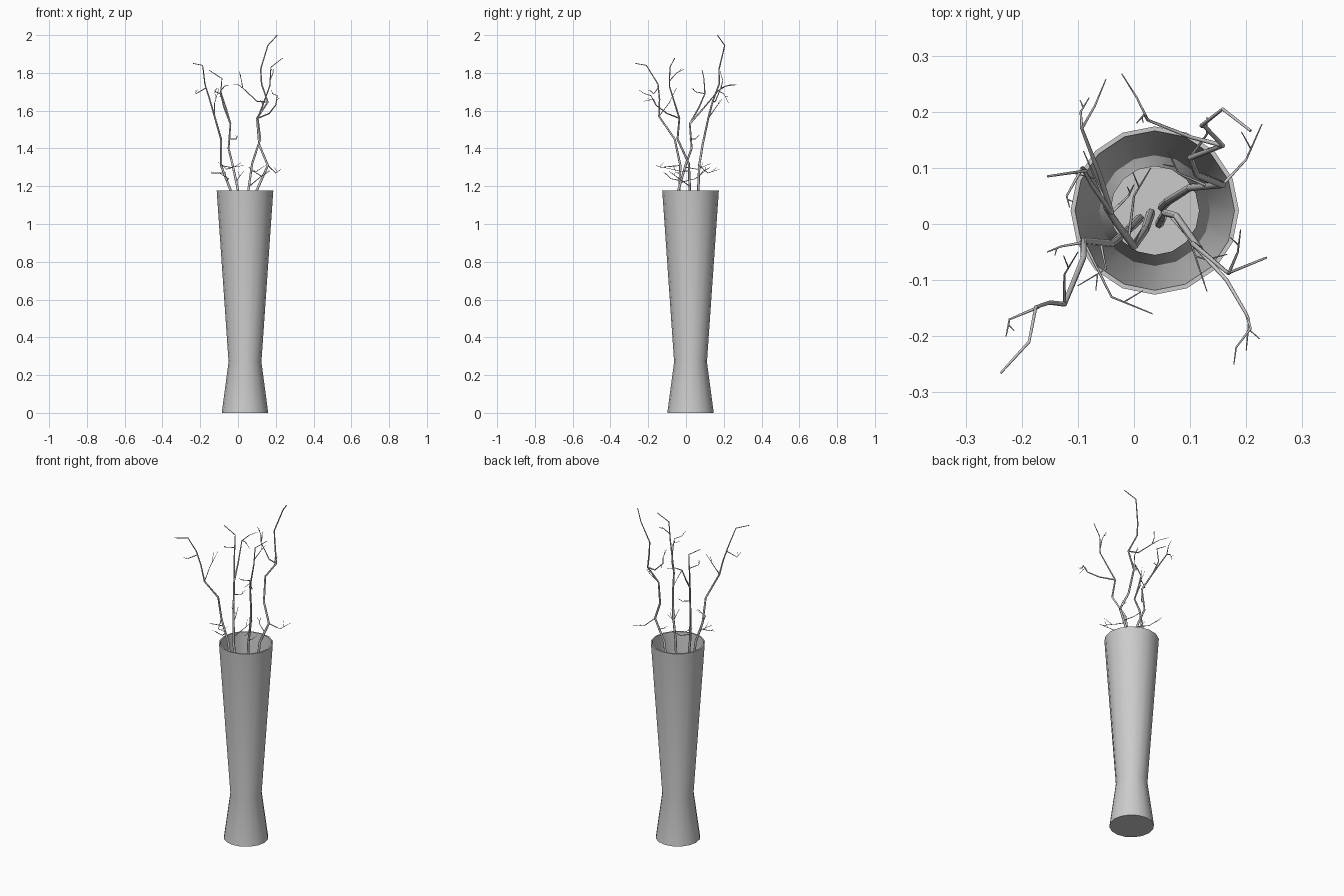
import bpy, bmesh, math
from mathutils import Vector

CX, CY, SIDES = 0.037, 0.024, 16


def activate(ob):
    bpy.ops.object.select_all(action='DESELECT')
    ob.select_set(True)
    bpy.context.view_layer.objects.active = ob


def lathe(name, profile):
    """Closed turned shape from (radius, z) points, capped at both ends."""
    bm = bmesh.new()
    rings = []
    for r, z in profile:
        rings.append([bm.verts.new((CX + r * math.cos(2 * math.pi * i / SIDES),
                                    CY + r * math.sin(2 * math.pi * i / SIDES), z))
                      for i in range(SIDES)])
    for a, b in zip(rings, rings[1:]):
        for i in range(SIDES):
            j = (i + 1) % SIDES
            bm.faces.new((a[i], a[j], b[j], b[i]))
    bm.faces.new(rings[0][::-1])
    bm.faces.new(rings[-1])
    bmesh.ops.recalc_face_normals(bm, faces=bm.faces)
    me = bpy.data.meshes.new(name)
    bm.to_mesh(me)
    bm.free()
    ob = bpy.data.objects.new(name, me)
    bpy.context.collection.objects.link(ob)
    activate(ob)
    bpy.ops.object.shade_smooth_by_angle(angle=math.radians(50))


def tubes(name, paths):
    """Tapered wooden tubes; each path is (start radius, end radius, points)."""
    cu = bpy.data.curves.new(name, 'CURVE')
    cu.dimensions = '3D'
    cu.bevel_depth = 1.0
    cu.bevel_resolution = 1
    cu.use_fill_caps = True
    for r0, r1, pts in paths:
        sp = cu.splines.new('POLY')
        sp.points.add(len(pts) - 1)
        for i, p in enumerate(pts):
            sp.points[i].co = (*p, 1)
            sp.points[i].radius = r0 + (r1 - r0) * i / (len(pts) - 1)
    ob = bpy.data.objects.new(name, cu)
    bpy.context.collection.objects.link(ob)
    activate(ob)
    bpy.ops.object.convert(target='MESH')


def twig(*pts):
    """Thin side shoot with a short fork at its middle."""
    a, b = Vector(pts[-2]), Vector(pts[-1])
    d = b - a
    fork = [a.lerp(b, 0.3), a.lerp(b, 0.6) + Vector((-d.y, d.x, d.length * 0.6)) * 0.4]
    return [(0.0028, 0.001, pts), (0.0014, 0.0008, fork)]


# Vase: outer wall, rim, thin inner wall and floor
lathe("vase", [(0.123, 0), (0.087, 0.27), (0.15, 1.178),
               (0.142, 1.178), (0.079, 0.27), (0.112, 0.02)])

# Right rear branch, the tallest
tubes("rear_right_branch", [
    (0.008, 0.0025, [(0.05, 0.03, 0.05), (0.06, 0.04, 0.7), (0.10, 0.065, 1.18),
                     (0.158, 0.07, 1.31), (0.112, 0.088, 1.42), (0.10, 0.118, 1.56),
                     (0.158, 0.14, 1.645), (0.125, 0.175, 1.74), (0.12, 0.175, 1.82),
                     (0.158, 0.205, 1.945), (0.208, 0.166, 2.0)]),
    (0.004, 0.001, [(0.158, 0.14, 1.645), (0.10, 0.155, 1.65), (0.025, 0.185, 1.72),
                    (0.005, 0.225, 1.735), (-0.022, 0.268, 1.74)])]
    + twig((0.025, 0.185, 1.72), (0.018, 0.195, 1.76), (0.005, 0.18, 1.81))
    + twig((0.158, 0.07, 1.31), (0.2, 0.115, 1.27), (0.228, 0.178, 1.29))
    + twig((0.10, 0.118, 1.56), (0.13, 0.16, 1.62), (0.13, 0.19, 1.66))
    + twig((0.13, 0.068, 1.25), (0.08, 0.09, 1.28), (0.06, 0.13, 1.3)))

# Right front branch
tubes("front_right_branch", [
    (0.008, 0.002, [(0.045, 0.0, 0.05), (0.05, 0.01, 0.8), (0.055, 0.02, 1.18),
                    (0.075, 0.015, 1.32), (0.118, -0.045, 1.45), (0.105, -0.035, 1.56),
                    (0.135, -0.06, 1.64), (0.168, -0.088, 1.73), (0.174, -0.085, 1.83),
                    (0.236, -0.06, 1.878)]),
    (0.004, 0.001, [(0.105, -0.035, 1.56), (0.165, -0.10, 1.585), (0.2, -0.16, 1.63),
                    (0.208, -0.186, 1.68), (0.182, -0.22, 1.69), (0.178, -0.25, 1.71)])]
    + twig((0.2, -0.16, 1.63), (0.205, -0.17, 1.66), (0.2, -0.225, 1.65))
    + twig((0.06, 0.02, 1.2), (0.12, -0.05, 1.25), (0.17, -0.09, 1.28))
    + twig((0.17, -0.085, 1.76), (0.185, -0.05, 1.8), (0.19, -0.01, 1.82))
    + twig((0.07, 0.016, 1.28), (0.1, -0.03, 1.28), (0.13, -0.12, 1.3)))

# Left front branch
tubes("front_left_branch", [
    (0.008, 0.002, [(0.01, 0.01, 0.05), (-0.01, -0.01, 0.8), (-0.04, -0.035, 1.18),
                    (-0.09, -0.03, 1.31), (-0.09, -0.06, 1.45), (-0.124, -0.143, 1.57),
                    (-0.15, -0.14, 1.66), (-0.175, -0.148, 1.74), (-0.187, -0.21, 1.84),
                    (-0.238, -0.266, 1.85)])]
    + twig((-0.17, -0.148, 1.72), (-0.222, -0.17, 1.69), (-0.228, -0.2, 1.71))
    + twig((-0.124, -0.143, 1.57), (-0.124, -0.09, 1.64), (-0.10, -0.05, 1.72))
    + twig((-0.09, -0.03, 1.31), (-0.04, -0.13, 1.3), (0.033, -0.16, 1.31))
    + twig((-0.075, -0.03, 1.27), (-0.13, -0.04, 1.27), (-0.155, -0.05, 1.27))
    + twig((-0.06, -0.03, 1.23), (-0.05, -0.08, 1.24), (-0.10, -0.11, 1.27)))

# Left rear branch
tubes("rear_left_branch", [
    (0.008, 0.002, [(0.03, 0.02, 0.05), (0.02, -0.01, 0.8), (0.0, -0.04, 1.18),
                    (-0.03, 0.0, 1.32), (-0.05, 0.03, 1.4), (-0.04, 0.02, 1.53),
                    (-0.075, 0.07, 1.62), (-0.092, 0.10, 1.69), (-0.085, 0.095, 1.77),
                    (-0.154, 0.085, 1.815)]),
    (0.005, 0.001, [(-0.04, 0.02, 1.53), (-0.062, 0.09, 1.61), (-0.093, 0.17, 1.705),
                    (-0.07, 0.21, 1.73), (-0.05, 0.258, 1.735)])]
    + twig((-0.093, 0.17, 1.705), (-0.095, 0.2, 1.69), (-0.08, 0.225, 1.64))
    + twig((-0.092, 0.10, 1.69), (-0.12, 0.05, 1.7), (-0.115, 0.03, 1.72))
    + twig((-0.03, 0.0, 1.3), (-0.06, 0.06, 1.29), (-0.09, 0.13, 1.32))
    + twig((-0.01, -0.03, 1.22), (0.0, 0.05, 1.24), (0.03, 0.1, 1.28))
    + twig((-0.04, 0.02, 1.45), (-0.01, 0.05, 1.45), (0.0, 0.07, 1.47)))
